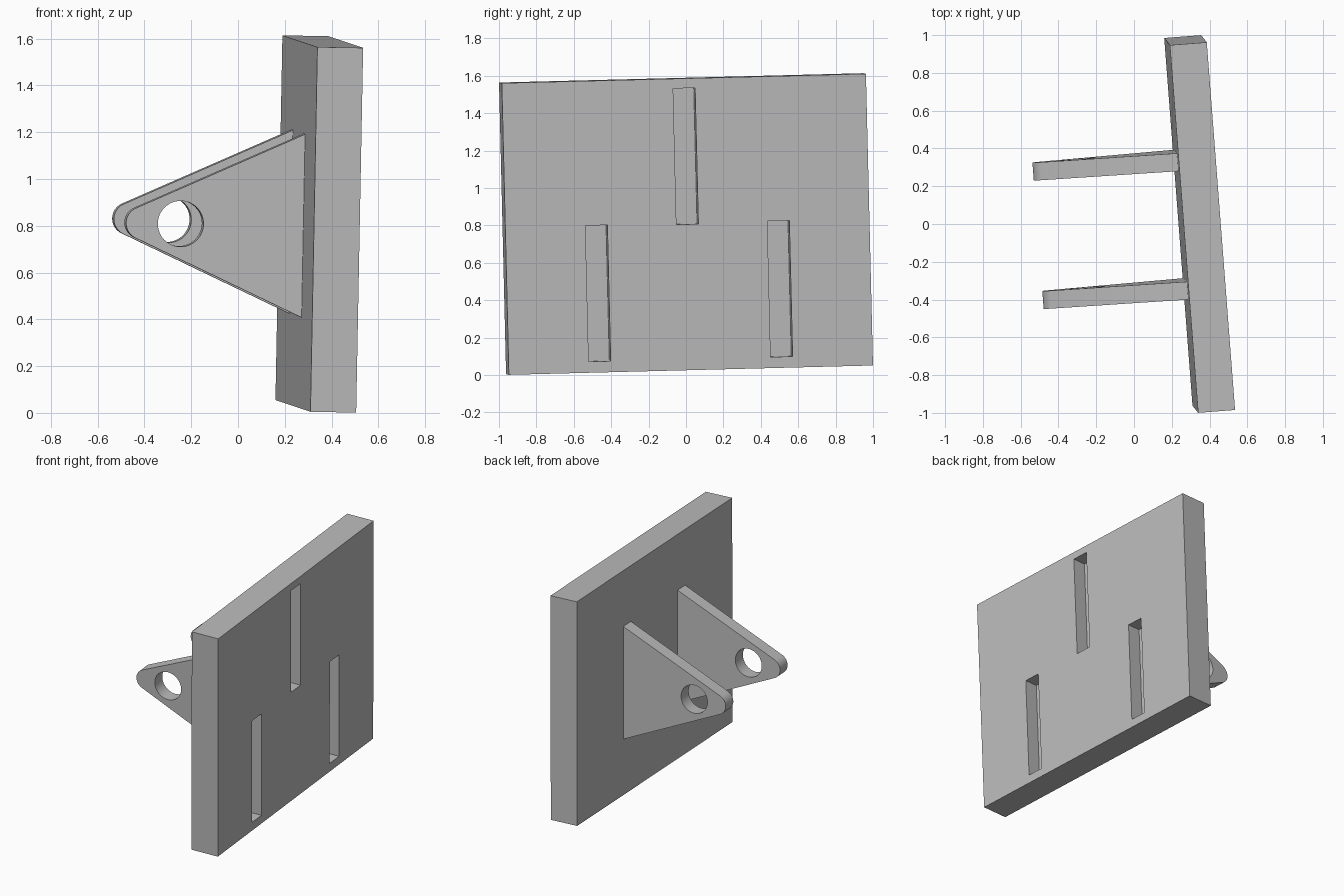
import bpy
import bmesh
from math import sin, cos, pi, atan2, acos, hypot
from mathutils import Matrix, Vector

cube = bpy.data.objects.get("Cube")
if cube:
    bpy.data.objects.remove(cube, do_unlink=True)

grey = bpy.data.materials.new("plain grey")
grey.use_nodes = True
colour = (0.5, 0.5, 0.5, 1)
grey.diffuse_color = colour
grey.node_tree.nodes["Principled BSDF"].inputs["Base Color"].default_value = colour

# Tilted frame of the whole part: thickness, width and height directions
width_dir = Vector((-0.15, 1.95, 0.05)).normalized()
up_dir = Vector((0.03, -0.04, 1.56))
thick_dir = width_dir.cross(up_dir).normalized()
up_dir = thick_dir.cross(width_dir)
frame = Matrix((thick_dir, width_dir, up_dir)).transposed().to_4x4()
frame.translation = (0.3475, 0, 0.8075)

THICK, WIDTH, HEIGHT = 0.196, 1.953, 1.56


def prism(name, outline, y, depth):
    """Extrude an (x, z) outline along y, centred on y."""
    bm = bmesh.new()
    face = bm.faces.new([bm.verts.new((a, y - depth / 2, c)) for a, c in outline])
    side = bmesh.ops.extrude_face_region(bm, geom=[face])["geom"]
    bmesh.ops.translate(bm, vec=(0, depth, 0),
                        verts=[v for v in side if isinstance(v, bmesh.types.BMVert)])
    bmesh.ops.recalc_face_normals(bm, faces=bm.faces)
    mesh = bpy.data.meshes.new(name)
    bm.to_mesh(mesh)
    bm.free()
    mesh.materials.append(grey)
    obj = bpy.data.objects.new(name, mesh)
    obj.matrix_world = frame
    bpy.context.collection.objects.link(obj)
    return obj


def rectangle(x0, x1, z0, z1):
    return [(x0, z0), (x1, z0), (x1, z1), (x0, z1)]


def arc(x, z, r, start, end, n):
    steps = [start + (end - start) * i / n for i in range(n + 1)]
    return [(x + r * cos(t), z + r * sin(t)) for t in steps]


def cut(obj, cutter):
    """Subtract the cutter, bake the result and discard the cutter."""
    cutter.hide_render = True
    mod = obj.modifiers.new("cut", "BOOLEAN")
    mod.operation, mod.solver, mod.object = "DIFFERENCE", "EXACT", cutter
    bpy.context.view_layer.update()
    graph = bpy.context.evaluated_depsgraph_get()
    mesh = bpy.data.meshes.new_from_object(obj.evaluated_get(graph))
    obj.modifiers.clear()
    obj.data = mesh
    bpy.data.objects.remove(cutter, do_unlink=True)


# Plate with three blind slots
plate = prism("plate", rectangle(-THICK / 2, THICK / 2, -HEIGHT / 2, HEIGHT / 2), 0, WIDTH)
for y, z in ((0, 0.364), (-0.488, -0.357), (0.488, -0.357)):
    slot = rectangle(0, THICK, z - 0.364, z + 0.364)
    cut(plate, prism("slot_cutter", slot, y, 0.118))

# Two triangular lugs with a rounded tip and a pin hole
ROOT, TIP, HALF, R = -THICK / 2, -0.858, 0.392, 0.07
centre = TIP + R
run = ROOT - centre
tangent = atan2(HALF, run) + acos(R / hypot(run, HALF))
lug_outline = [(ROOT + 0.02, -HALF), (ROOT + 0.02, HALF), (ROOT, HALF)]
lug_outline += arc(centre, 0, R, tangent, 2 * pi - tangent, 24) + [(ROOT, -HALF)]

for name, y in (("front_lug", -0.337), ("back_lug", 0.345)):
    lug = prism(name, lug_outline, y, 0.095)
    cut(lug, prism("hole_cutter", arc(-0.624, 0, 0.098, 0, 2 * pi, 48)[:-1], y, 0.3))
    bpy.ops.object.select_all(action="DESELECT")
    lug.select_set(True)
    bpy.context.view_layer.objects.active = lug
    bpy.ops.object.shade_smooth_by_angle(angle=pi / 6)
